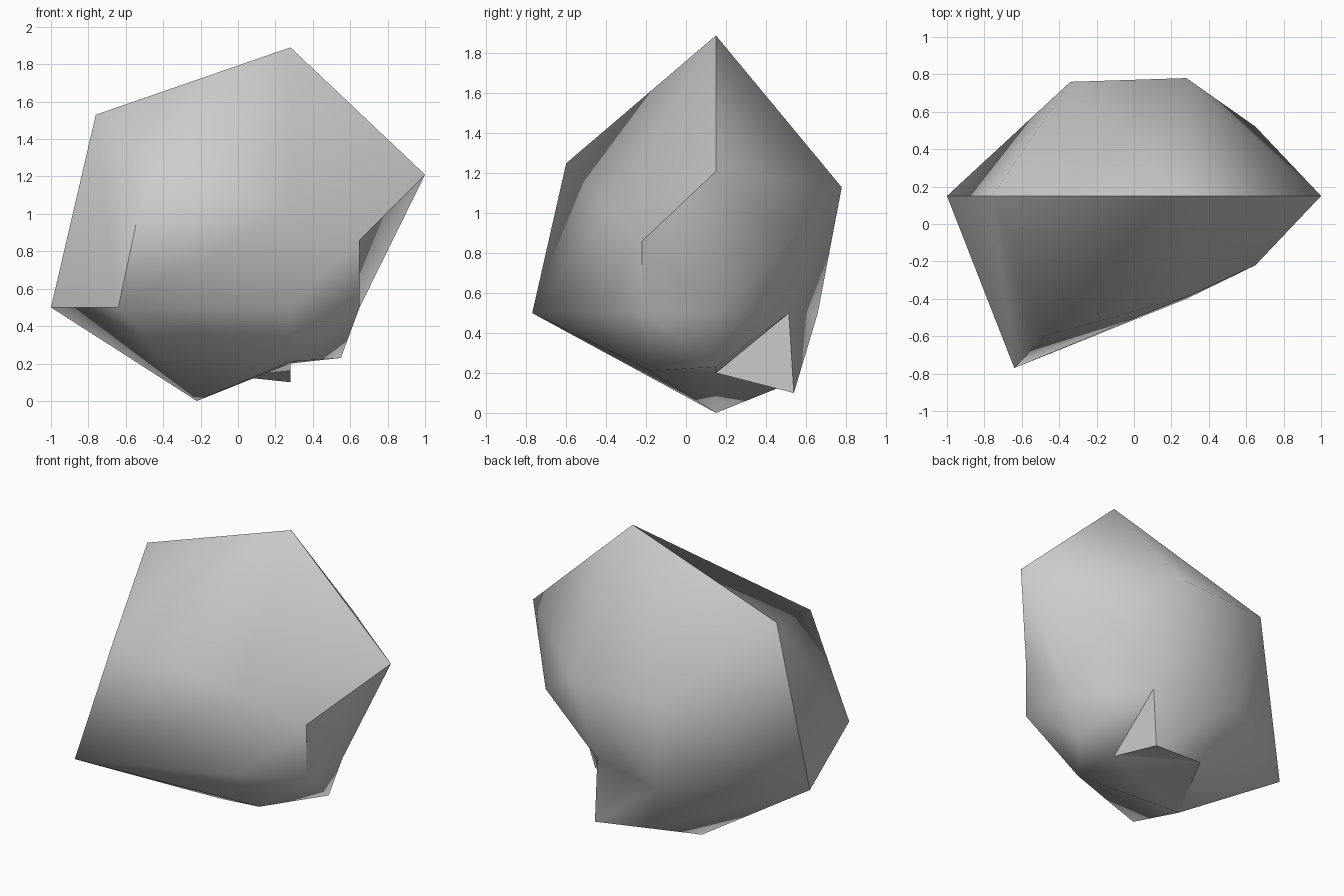
import bpy
import bmesh
import math

cube = bpy.data.objects.get("Cube")
if cube:
    bpy.data.objects.remove(cube, do_unlink=True)

# Plain stone material
GREY = (0.6, 0.6, 0.6, 1)
stone = bpy.data.materials.new("stone grey")
stone.use_nodes = True
stone.diffuse_color = GREY
stone.node_tree.nodes["Principled BSDF"].inputs["Base Color"].default_value = GREY

MID = 0.15   # plane of the top ridge
LOW = 0.5    # height of the lower ring

bm = bmesh.new()


def corner(x, y, z):
    return bm.verts.new((x, y, z))


def dent(point, *rim):
    """Replace the skin inside a rim of corners by a fan to a sunken point."""
    patch = [f for f in bm.faces if all(v in rim for v in f.verts)]
    edges = {e for f in patch for e in f.edges}
    border = [e for e in edges if sum(f in patch for f in e.link_faces) == 1]
    bmesh.ops.delete(bm, geom=patch, context="FACES_ONLY")
    bmesh.ops.delete(bm, geom=list(edges.difference(border)), context="EDGES_FACES")
    centre = corner(*point)
    for edge in border:
        bm.faces.new([*edge.verts, centre])
    return centre


# Ridge and ends
peak = corner(0.28, MID, 1.89)
shoulder = corner(-0.76, MID, 1.53)
west = corner(-1, MID, LOW)
east = corner(1, MID, 1.21)

# Front corners
brow = corner(-0.48, -0.6, 1.25)
chin = corner(-0.64, -0.77, LOW)
front_up = corner(0.28, -0.39, 1.02)
front_low = corner(0.28, -0.4, LOW)
side_up = corner(0.65, -0.22, 0.86)
side_low = corner(0.65, -0.22, LOW)

# Back corners
back_west = corner(-0.34, 0.76, 1.11)
back_mid = corner(0.28, 0.78, 1.13)
back_east = corner(0.65, 0.52, 0.86)
back_low = corner(-0.25, 0.66, LOW)

# Underside corners
under = corner(0.28, -0.18, 0.21)
foot = corner(-0.22, MID, 0)
heel = corner(-0.09, 0.5, 0.14)
knob = corner(0.55, MID, 0.23)
spur = corner(0.28, 0.54, 0.1)

# Outer skin, then the hollows beside the spur and the knob
bmesh.ops.convex_hull(bm, input=bm.verts)
notch = dent((0.28, 0.515, LOW), back_low, back_mid, back_east, knob, spur)
dent((0.65, MID, LOW), side_low, side_up, east, back_east, notch, knob)
dent((0.28, MID, 0.2), foot, under, knob, notch, spur, heel)
bmesh.ops.recalc_face_normals(bm, faces=bm.faces)

mesh = bpy.data.meshes.new("boulder")
bm.to_mesh(mesh)
bm.free()
mesh.materials.append(stone)
boulder = bpy.data.objects.new("boulder", mesh)
bpy.context.collection.objects.link(boulder)

# Soft shading with the hard ridges kept
for other in bpy.context.selected_objects:
    other.select_set(False)
boulder.select_set(True)
bpy.context.view_layer.objects.active = boulder
bpy.ops.object.shade_smooth_by_angle(angle=math.radians(50))
